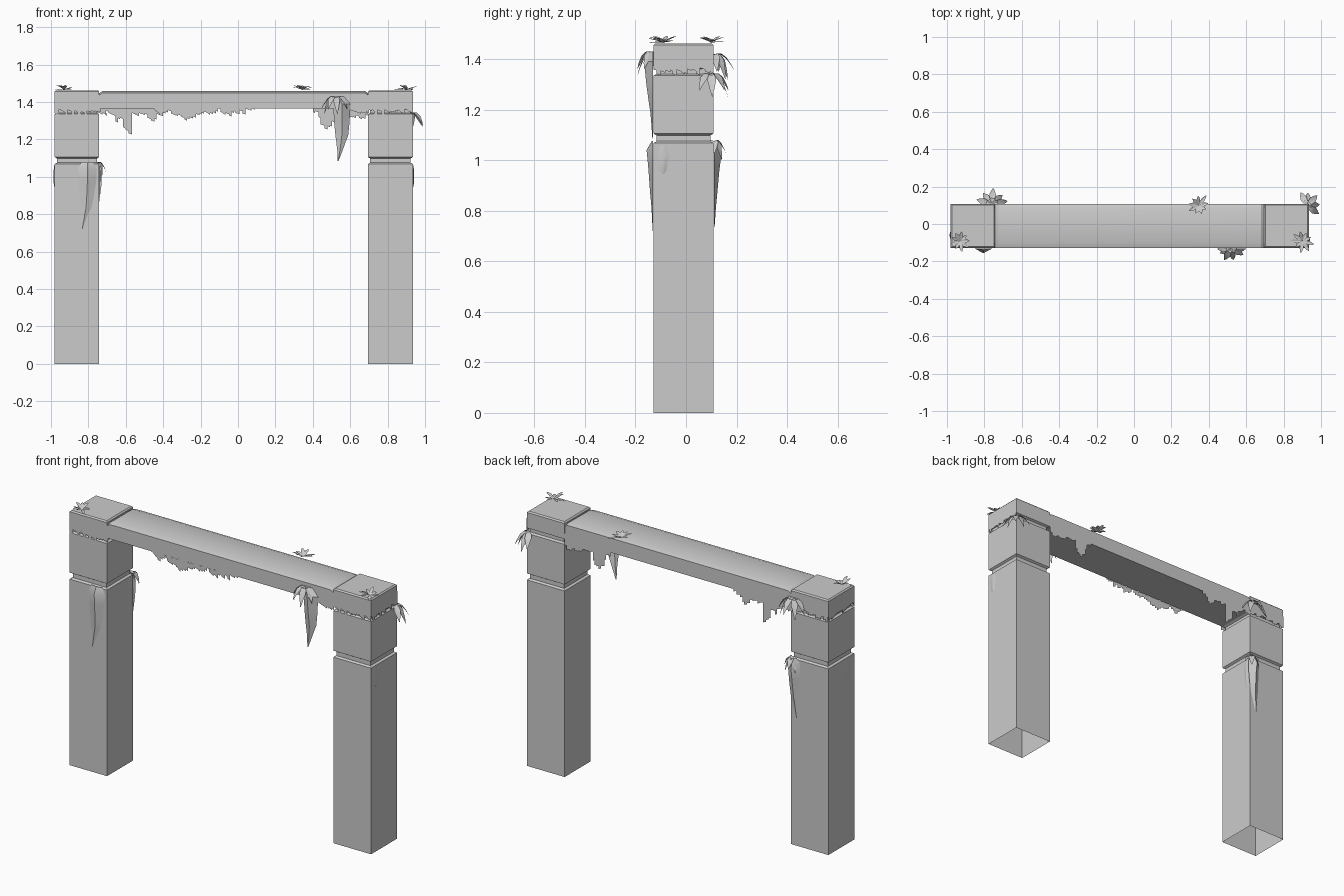
import bpy, bmesh, math, random
from mathutils import Vector, Matrix

if "Cube" in bpy.data.objects:
    bpy.data.objects.remove(bpy.data.objects["Cube"])

random.seed(4)
stone = bpy.data.materials.new("grey_stone")
stone.diffuse_color = (0.6, 0.6, 0.6, 1)
stone.use_nodes = True
stone.node_tree.nodes["Principled BSDF"].inputs["Base Color"].default_value = stone.diffuse_color
Y0, Y1 = -0.128, 0.108


def finish(name, bm, smooth=30, recalc=False):
    if recalc:
        bmesh.ops.recalc_face_normals(bm, faces=bm.faces)
    me = bpy.data.meshes.new(name)
    bm.to_mesh(me)
    bm.free()
    me.materials.append(stone)
    ob = bpy.data.objects.new(name, me)
    bpy.context.collection.objects.link(ob)
    bpy.context.view_layer.objects.active = ob
    ob.select_set(True)
    bpy.ops.object.shade_smooth_by_angle(angle=math.radians(smooth))
    ob.select_set(False)
    return ob


def loft(bm, rings, closed=True):
    rows = [[bm.verts.new(p) for p in r] for r in rings]
    for a, b in zip(rows, rows[1:]):
        n = len(a)
        for i in range(n if closed else n - 1):
            j = (i + 1) % n
            bm.faces.new((a[i], a[j], b[j], b[i]))
    return rows


# Pillars: square shaft, two grooves, cap; open underneath
def pillar(name, x0, x1):
    prof = [(0, 0), (1.068, 0), (1.075, .012), (1.098, .012), (1.105, 0),
            (1.335, 0), (1.342, .012), (1.36, .012), (1.366, 0), (1.455, 0), (1.462, .007)]
    bm = bmesh.new()
    rows = loft(bm, [[(x0 + d, Y0 + d, z), (x1 - d, Y0 + d, z),
                      (x1 - d, Y1 - d, z), (x0 + d, Y1 - d, z)] for z, d in prof])
    bm.faces.new(rows[-1])
    finish(name, bm)


pillar("left_pillar", -0.98, -0.742)
pillar("right_pillar", 0.695, 0.935)

# Beam with softly rounded top and lowered ends
bm = bmesh.new()
rings = []
for x, dz in ((-0.742, -.012), (-0.725, -.001), (-0.68, 0), (0.64, 0), (0.68, -.001), (0.695, -.012)):
    rings.append([(x, Y0 + .001, 1.366), (x, Y0 + .001, 1.449 + dz), (x, Y0 + .03, 1.459 + dz),
                  (x, Y1 - .03, 1.459 + dz), (x, Y1 - .001, 1.449 + dz), (x, Y1 - .001, 1.366)])
loft(bm, rings)
finish("beam", bm, recalc=True)


# Ragged moss: thin sheets whose lower edge steps up and down
# keys: (distance along the sheet, bottom height)
def moss(name, origin, axis, keys, top, step=0.016):
    o, a = Vector(origin), Vector(axis)
    bm = bmesh.new()
    s, end = keys[0][0], keys[-1][0]
    while s < end - .002:
        w = min(step * random.uniform(.6, 1.3), end - s)
        mid = s + w / 2
        for (p, zp), (q, zq) in zip(keys, keys[1:]):
            if p <= mid <= q:
                z = zp + (zq - zp) * (mid - p) / (q - p)
        z = min(z + random.uniform(-.014, .014), top - .008)
        t = top + random.uniform(-.01, .008)
        pts = [(s, z + .004), (s + w, z - .003), (s + w, t), (s, t)]
        bm.faces.new([bm.verts.new(o + a * u + Vector((0, 0, v))) for u, v in pts])
        s += w
    return finish(name, bm)


X = (1, 0, 0)
YF, YB = Y0 - .002, Y1 + .002
moss("moss_front_left", (0, YF, 0), X, [(-.98, 1.348), (-.85, 1.342), (-.735, 1.35)], 1.43)
moss("moss_front_middle", (0, YF, 0), X,
     [(-.46, 1.36), (-.41, 1.335), (-.35, 1.345), (-.3, 1.31), (-.275, 1.285), (-.25, 1.32),
      (-.2, 1.345), (-.1, 1.35), (-.04, 1.332), (.02, 1.345), (.09, 1.355)], 1.375)
moss("moss_front_right", (0, YF, 0), X, [(.6, 1.355), (.64, 1.325), (.7, 1.342), (.935, 1.345)], 1.43)
moss("moss_back_left", (0, YB, 0), X,
     [(-.98, 1.35), (-.74, 1.345), (-.67, 1.35), (-.645, 1.29), (-.625, 1.31), (-.6, 1.235),
      (-.575, 1.24), (-.56, 1.33), (-.5, 1.34), (-.46, 1.3), (-.43, 1.33), (-.38, 1.355)], 1.41)
moss("moss_back_right", (0, YB, 0), X,
     [(.4, 1.355), (.44, 1.32), (.465, 1.25), (.49, 1.27), (.52, 1.33), (.6, 1.335),
      (.65, 1.31), (.695, 1.345)], 1.4)
for nm, x in (("moss_left_end", -.982), ("moss_right_end", .937)):
    moss(nm, (x, 0, 0), (0, 1, 0), [(Y0, 1.35), (0, 1.346), (Y1, 1.352)], 1.42)


# One pointed, creased leaf that arcs from base along direction and droops
def leaf(bm, base, heading, length, width, rise, droop):
    d = Vector((math.cos(heading), math.sin(heading), 0))
    side = Vector((-d.y, d.x, 0))
    rows = []
    for t, w in ((0, .15), (.35, .8), (.6, 1), (.85, .5), (1, .02)):
        c = Vector(base) + d * length * t + Vector((0, 0, rise * t - droop * t * t))
        rows.append([c + side * width * w * .5, c - Vector((0, 0, .15 * width * w)),
                     c - side * width * w * .5])
    loft(bm, rows, closed=False)


# Star shaped plants lying on the top
for i, (x, y) in enumerate(((-.93, -.09), (.345, .1), (.9, -.09))):
    bm = bmesh.new()
    for k in range(9):
        leaf(bm, (x, y, 1.465), k * math.tau / 9 + .2 * i, random.uniform(.045, .068), .02,
             random.uniform(.015, .045), .018)
    finish("top_plant_%d" % (i + 1), bm)


# Long hanging leaf: V-shaped strip; stations (drop height, sideways, half width, bulge)
def hanging(name, pos, out_angle, stations):
    o = Vector(pos)
    out = Vector((math.cos(out_angle), math.sin(out_angle), 0))
    side = Vector((-out.y, out.x, 0))
    rows = [[o + side * (s + h) + Vector((0, 0, z)), o + side * s + out * b + Vector((0, 0, z)),
             o + side * (s - h) + Vector((0, 0, z))] for z, s, h, b in stations]
    bm = bmesh.new()
    loft(bm, rows, closed=False)
    finish(name, bm)


F, B = -math.pi / 2, math.pi / 2
hanging("front_pillar_hanging_leaf", (-.805, Y0 - .002, 0), F,
        [(1.075, 0, .035, .006), (1.04, 0, .05, .026), (.98, 0, .048, .02), (.87, -.005, .035, .012),
         (.83, -.008, .028, .008), (.80, -.014, .016, .006), (.72, -.028, .003, .002)])
hanging("beam_hanging_leaf", (.555, Y0 - .003, 0), F,
        [(1.43, -.02, .03, .01), (1.39, 0, .045, .035), (1.3, 0, .042, .026), (1.22, 0, .034, .015),
         (1.19, -.004, .026, .01), (1.14, -.01, .014, .006), (1.085, -.02, .003, .002)])
hanging("back_pillar_hanging_leaf", (-.765, Y1 + .003, 0), B,
        [(1.07, 0, .03, .01), (1.03, 0, .038, .03), (.95, 0, .034, .02), (.86, .004, .026, .012),
         (.82, .008, .018, .008), (.735, .016, .003, .002)])


# Leaf clusters drooping off the faces and corners
def cluster(name, base, headings, length, width, rise, droop):
    bm = bmesh.new()
    for k, h in enumerate(headings):
        leaf(bm, base, math.radians(h), length * (1 - .12 * (k % 2)), width,
             rise, droop * (1 + .25 * (k % 2)))
    finish(name, bm)


cluster("beam_front_cluster", (.52, Y0, 1.43), (185, 205, 240, 280, 330), .075, .035, .04, .11)
cluster("back_cap_cluster", (-.76, Y1, 1.42), (10, 40, 85, 130, 165), .085, .035, .05, .12)
cluster("back_pillar_cluster", (-.755, Y1, 1.075), (5, 50, 95, 140), .05, .035, .05, .1)
cluster("right_corner_cluster", (.925, Y1 - .01, 1.345), (-35, 5, 45, 85, 115), .078, .036, .03, .1)

# Small leaf slips lying on the pillar sides
for nm, x, y, a in (("left_slip", -.981, -.06, math.pi), ("right_slip", .936, -.09, 0),
                    ("left_inner_slip", -.741, .08, 0)):
    hanging(nm, (x, y, 0), a, [(1.06, 0, .01, .002), (1.02, 0, .022, .006),
                               (.96, 0, .014, .004), (.88 if "inner" in nm else .945, 0, .002, .001)])
